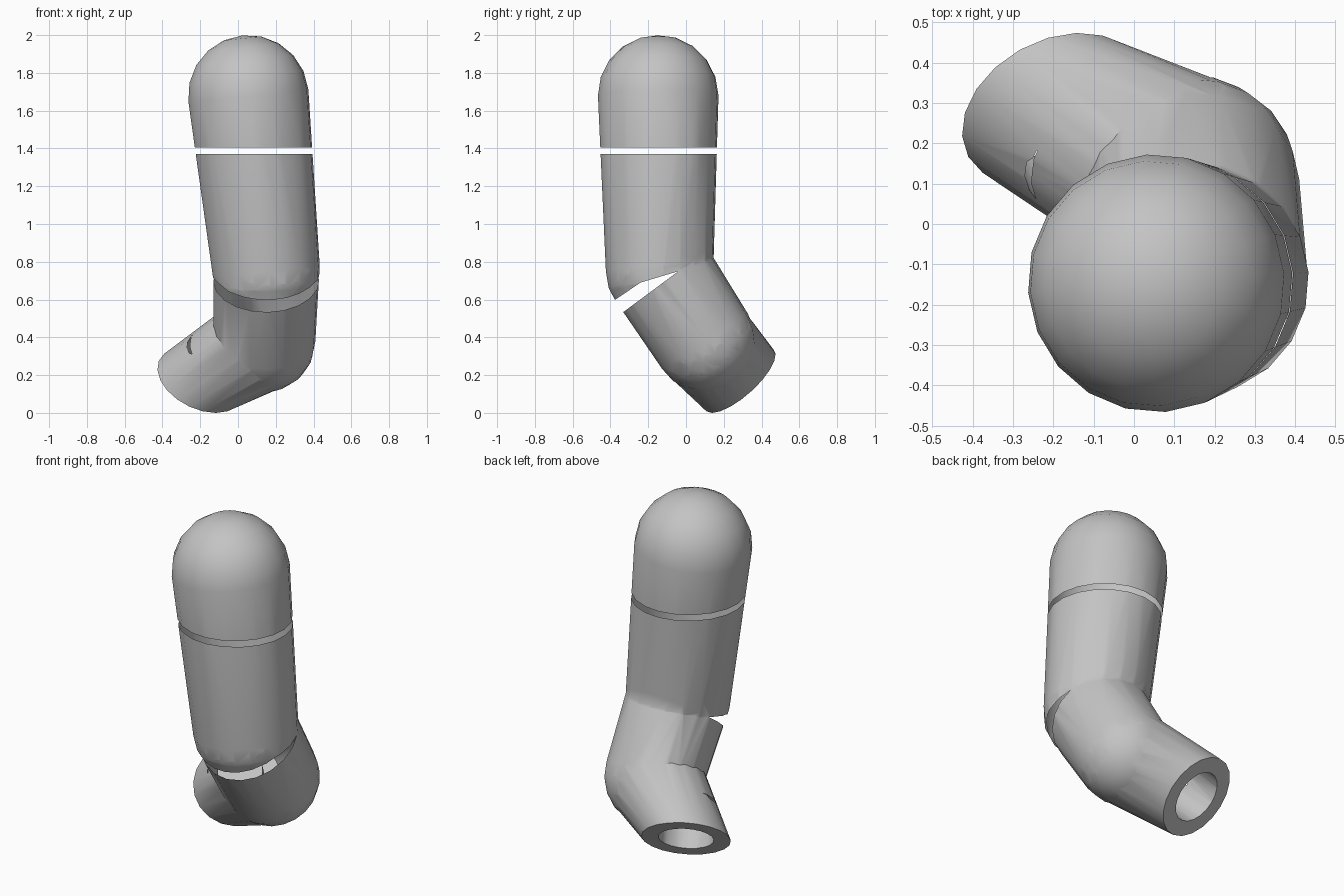
import bpy, bmesh, math
from mathutils import Vector, Matrix

if "Cube" in bpy.data.objects:
    bpy.data.objects.remove(bpy.data.objects["Cube"], do_unlink=True)

SIDES = 20
SHOULDER = Vector((0.055, -0.147, 1.68))
JOINT = Vector((0.15, -0.14, 0.75))
ELBOW = Vector((0.14, 0.10, 0.38))
WRIST = Vector((-0.20, 0.285, 0.173))
WRIST_DIR = Vector((-0.35, 0.625, -0.70)).normalized()

grey = bpy.data.materials.new("plain_grey")
grey.use_nodes = True
grey.diffuse_color = (0.55, 0.55, 0.55, 1)
grey.node_tree.nodes["Principled BSDF"].inputs["Base Color"].default_value = (0.55, 0.55, 0.55, 1)


def frame(centre, direction):
    return Matrix.Translation(centre) @ direction.to_track_quat('Z', 'Y').to_matrix().to_4x4()


def ball(centre, radius, direction):
    bm = bmesh.new()
    bmesh.ops.create_uvsphere(bm, u_segments=SIDES, v_segments=10, radius=radius,
                              matrix=frame(centre, direction))
    points = [v.co.copy() for v in bm.verts]
    bm.free()
    return points


def disc(centre, radius, direction):
    m = frame(centre, direction)
    turns = [2 * math.pi * i / SIDES for i in range(SIDES)]
    return [m @ Vector((radius * math.cos(t), radius * math.sin(t), 0)) for t in turns]


def hull(name, points):
    """Solid skin stretched around a set of points."""
    bm = bmesh.new()
    for p in points:
        bm.verts.new(p)
    bmesh.ops.convex_hull(bm, input=bm.verts[:])
    bmesh.ops.delete(bm, geom=[v for v in bm.verts if not v.link_faces], context='VERTS')
    bmesh.ops.recalc_face_normals(bm, faces=bm.faces[:])
    return add_object(name, bm)


def add_object(name, bm):
    mesh = bpy.data.meshes.new(name)
    bm.to_mesh(mesh)
    bm.free()
    mesh.materials.append(grey)
    obj = bpy.data.objects.new(name, mesh)
    bpy.context.scene.collection.objects.link(obj)
    return obj


def boolean(target, other, operation):
    mod = target.modifiers.new(operation.lower(), 'BOOLEAN')
    mod.operation, mod.object, mod.solver = operation, other, 'EXACT'
    other.hide_render = True


def bisect(bm, point, normal, **clear):
    bmesh.ops.bisect_plane(bm, geom=bm.verts[:] + bm.edges[:] + bm.faces[:],
                           plane_co=point, plane_no=normal, **clear)


# Rounded limb segments
upper_axis, mid_axis, fore_axis = JOINT - SHOULDER, ELBOW - JOINT, WRIST - ELBOW
upper = hull("upper_segment", ball(SHOULDER, 0.32, -upper_axis) + ball(JOINT, 0.285, upper_axis))
middle = hull("middle_segment", ball(JOINT, 0.281, mid_axis) + ball(ELBOW, 0.27, mid_axis))
fore = hull("fore_segment", ball(ELBOW, 0.266, fore_axis) + disc(WRIST, 0.242, WRIST_DIR))

# Socket in the wrist
socket = hull("wrist_socket", disc(WRIST + WRIST_DIR * 0.1, 0.15, WRIST_DIR)
              + disc(WRIST - WRIST_DIR * 0.22, 0.15, WRIST_DIR))

boolean(upper, middle, 'UNION')
boolean(upper, fore, 'UNION')
boolean(upper, socket, 'DIFFERENCE')
bpy.context.view_layer.update()
whole = bpy.data.meshes.new_from_object(upper.evaluated_get(bpy.context.evaluated_depsgraph_get()))
for helper in (upper, middle, fore, socket):
    bpy.data.objects.remove(helper, do_unlink=True)

# Domed shoulder shell above the straight gap
bm = bmesh.new()
bm.from_mesh(whole)
bisect(bm, (0, 0, 1.405), (0, 0, 1), clear_inner=True)
shoulder = add_object("shoulder_cap", bm)

# Bent arm shell below the gap
bm = bmesh.new()
bm.from_mesh(whole)
bisect(bm, (0, 0, 1.37), (0, 0, 1), clear_outer=True)

# Wedge opening at the front of the upper bend
apex, knee = Vector((0, -0.04, 0.75)), Vector((0, -0.24, 0.69))
floor_no = Vector((0, -0.595, 0.803))
roofs = [(apex, Vector((0, -0.287, 0.958))), (knee, Vector((0, -0.56, 0.83)))]
for point, normal in [(apex, floor_no)] + roofs:
    bisect(bm, point, normal)


def in_wedge(face):
    c = face.calc_center_median()
    return (c.y < apex.y and (c - apex).dot(floor_no) > 0
            and all((c - p).dot(n) < 0 for p, n in roofs))


bmesh.ops.delete(bm, geom=[f for f in bm.faces if in_wedge(f)], context='FACES')
arm = add_object("bent_arm", bm)
bpy.data.meshes.remove(whole)

# Smooth shading with the rims and creases kept sharp
bpy.ops.object.select_all(action='DESELECT')
for obj in (shoulder, arm):
    obj.select_set(True)
bpy.context.view_layer.objects.active = arm
bpy.ops.object.shade_smooth_by_angle(angle=math.radians(35))
